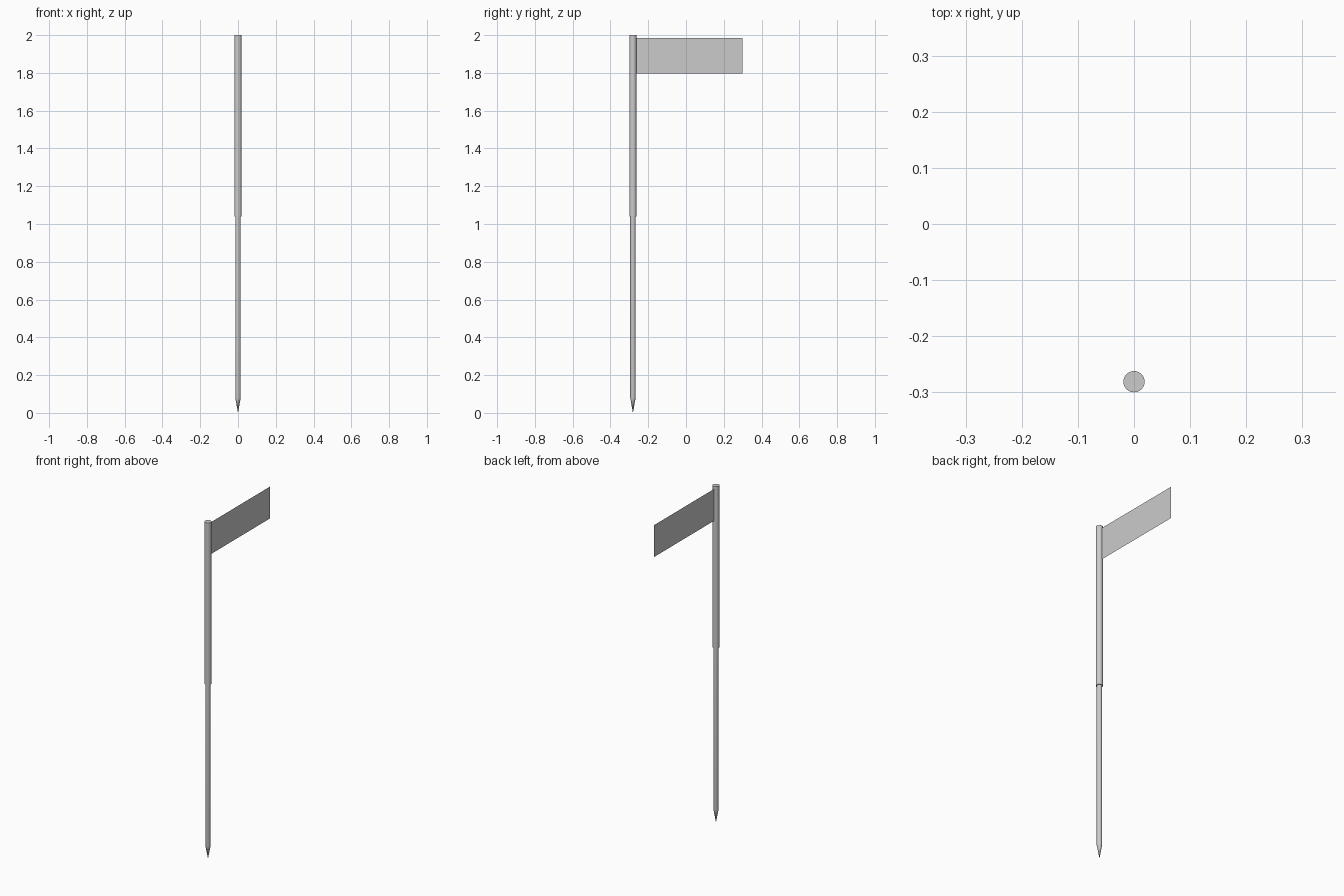
import bpy
import bmesh
import math

if "Cube" in bpy.data.objects:
    bpy.data.objects.remove(bpy.data.objects["Cube"])

POLE_Y = -0.281
SIDES = 24


def lathe(name, profile):
    """Spin a (radius, z) profile about the pole axis."""
    bm = bmesh.new()
    verts = [bm.verts.new((r, 0, z)) for r, z in profile]
    edges = [bm.edges.new(pair) for pair in zip(verts, verts[1:])]
    bmesh.ops.spin(bm, geom=verts + edges, cent=(0, 0, 0), axis=(0, 0, 1),
                   angle=math.tau, steps=SIDES)
    bmesh.ops.remove_doubles(bm, verts=bm.verts, dist=1e-5)
    bmesh.ops.recalc_face_normals(bm, faces=bm.faces)
    mesh = bpy.data.meshes.new(name)
    bm.to_mesh(mesh)
    bm.free()
    ob = bpy.data.objects.new(name, mesh)
    ob.location.y = POLE_Y
    bpy.context.collection.objects.link(ob)
    bpy.ops.object.select_all(action='DESELECT')
    ob.select_set(True)
    bpy.context.view_layer.objects.active = ob
    bpy.ops.object.shade_smooth_by_angle(angle=math.radians(30))
    return ob


# Thin lower pole with a pointed ground spike
lathe("lower_pole", [(0, 0), (0.0143, 0.08), (0.0143, 1.04)])

# Thicker upper pole, capped at both ends
lathe("upper_pole", [(0, 1.04), (0.019, 1.04), (0.019, 2.0), (0, 2.0)])

# Flat single-sheet flag reaching back from the pole
y0, y1, z0, z1 = -0.264, 0.30, 1.796, 1.985
flag_mesh = bpy.data.meshes.new("flag")
flag_mesh.from_pydata([(0, y0, z0), (0, y1, z0), (0, y1, z1), (0, y0, z1)],
                      [], [(0, 1, 2, 3)])
flag = bpy.data.objects.new("flag", flag_mesh)
bpy.context.collection.objects.link(flag)
